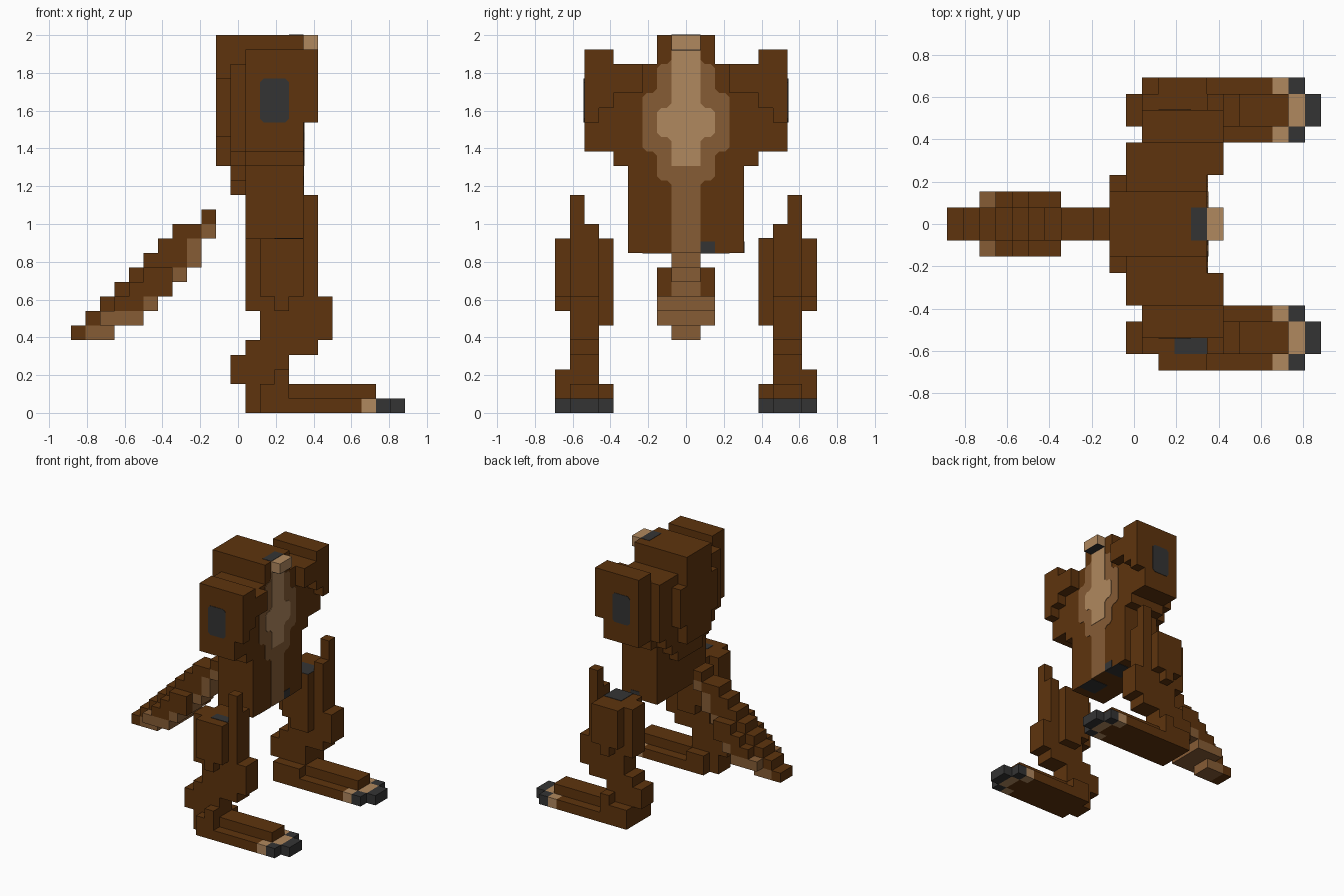
import bpy, bmesh

cube = bpy.data.objects.get("Cube")
if cube:
    bpy.data.objects.remove(cube, do_unlink=True)

U = 2 / 26  # one block


def material(name, rgb):
    m = bpy.data.materials.new(name)
    m.use_nodes = True
    m.diffuse_color = (*rgb, 1)
    bsdf = m.node_tree.nodes["Principled BSDF"]
    bsdf.inputs["Base Color"].default_value = (*rgb, 1)
    bsdf.inputs["Roughness"].default_value = 0.9
    return m


BROWN = material("dark_brown", (0.112, 0.034, 0.004))
MID = material("mid_brown", (0.238, 0.107, 0.036))
TAN = material("tan", (0.434, 0.246, 0.112))
GREY = material("charcoal", (0.034, 0.034, 0.034))


def finish(name, bm, mat):
    for v in bm.verts:  # block grid to world, centred on x
        v.co = ((v.co.x - 11.5) * U, v.co.y * U, v.co.z * U)
    bmesh.ops.recalc_face_normals(bm, faces=bm.faces)
    me = bpy.data.meshes.new(name)
    bm.to_mesh(me)
    bm.free()
    me.materials.append(mat)
    ob = bpy.data.objects.new(name, me)
    bpy.context.collection.objects.link(ob)
    return ob


def blocks(name, mat, boxes, side=1):
    """One part made of boxes (x0, x1, y0, y1, z0, z1) in block units."""
    bm = bmesh.new()
    for x0, x1, y0, y1, z0, z1 in boxes:
        for v in bmesh.ops.create_cube(bm, size=1)["verts"]:
            v.co = (x1 if v.co.x > 0 else x0,
                    side * (y1 if v.co.y > 0 else y0),
                    z1 if v.co.z > 0 else z0)
    return finish(name, bm, mat)


def patch(name, mat, outline, axis, start, depth):
    """Thin plate from a 2D outline, facing along x or y."""
    bm = bmesh.new()
    place = (lambda a, b: (start, a, b)) if axis == "x" else (lambda a, b: (a, start, b))
    face = bm.faces.new([bm.verts.new(place(a, b)) for a, b in outline])
    new = bmesh.ops.extrude_face_region(bm, geom=[face])["geom"]
    offset = (depth, 0, 0) if axis == "x" else (0, depth, 0)
    bmesh.ops.translate(bm, vec=offset, verts=[g for g in new if isinstance(g, bmesh.types.BMVert)])
    return finish(name, bm, mat)


def stepped_outline(steps, c=0.3):
    """Symmetric outline from (z0, z1, half width) steps with clipped corners."""
    half = []
    for n, (z0, z1, w) in enumerate(steps):
        below = steps[n - 1][2] if n else w
        above = steps[n + 1][2] if n + 1 < len(steps) else w
        db = (below > w) - (below < w)
        da = (above > w) - (above < w)
        half += [(w + db * c, z0), (w, z0 + c)] if db else [(w, z0)]
        half += [(w, z1 - c), (w + da * c, z1)] if da else [(w, z1)]
    return half + [(-w, z) for w, z in reversed(half)]


# Torso, upper body and head
blocks("torso", BROWN, [(12, 16, -4, 4, 11, 18)])
blocks("upper_body", BROWN, [(12, 16, -5, 5, 17, 24)])
blocks("head", BROWN, [(11, 16, -2, 2, 24, 26)])
blocks("snout", TAN, [(16, 17, -1, 1, 25, 26)])
blocks("snout_underside", GREY, [(16.1, 17, -1, 1, 24.95, 25)])
blocks("nose_patch", GREY, [(15, 16, -1, 1, 26, 26.03)])

# Stepped back shell
blocks("back_shell", BROWN, [
    (11, 12, -5, 5, 18, 24), (11, 12, -4, 4, 17, 18),
    (11, 12, -3, 3, 16, 17), (11, 12, -2, 2, 15, 16)])
blocks("back_ridge", BROWN, [(10, 11, -2, 2, 17, 26), (10, 11, -3, 3, 19, 23)])

# Belly markings
patch("belly_outer", MID, stepped_outline(
    [(11, 16, 1), (16, 18, 2), (18, 22, 3), (22, 24, 2), (24, 25, 1)]), "x", 16, 0.04)
patch("belly_inner", TAN, stepped_outline(
    [(17, 19, 1), (19, 21, 2), (21, 25, 1)]), "x", 16, 0.08)

# Dark marks at the base of the torso
blocks("torso_marks", GREY, [
    (16, 16.04, 1, 2, 11, 11.8), (14, 15, 4, 4.04, 11, 11.8),
    (14, 16, 1, 3, 10.96, 11), (14, 16, -3, -1, 10.96, 11)])

# Large side lobes with a dark patch on each
c = 0.25
ear_patch = [(13 + c, 20), (15 - c, 20), (15, 20 + c), (15, 23 - c),
             (15 - c, 23), (13 + c, 23), (13, 23 - c), (13, 20 + c)]
for label, s in (("left", 1), ("right", -1)):
    blocks(label + "_ear", BROWN, [
        (12, 16, 5, 7, 18, 25), (16, 17, 6, 7, 20, 25),
        (16, 17, 5, 6, 21, 25), (16, 17, 3, 5, 22, 24)], s)
    patch(label + "_ear_patch", GREY, ear_patch, "y", 7 * s, 0.04 * s)

    # Leg
    blocks(label + "_thigh", BROWN, [
        (12, 17, 6, 8, 7, 12), (16, 17, 6, 7, 12, 13), (16, 17, 7, 8, 12, 15),
        (13, 16, 8, 9, 8, 12), (14, 15, 8, 9, 7, 8),
        (13, 16, 5, 6, 7, 12), (14, 16, 5, 6, 6, 7)], s)
    y0, y1 = (5, 7) if s > 0 else (7, 8)
    blocks(label + "_thigh_mark", GREY, [(14, 16, y0, y1, 12, 12.04)], s)
    blocks(label + "_knee", BROWN, [(13, 18, 6, 8, 5, 8), (12, 17, 6, 8, 4, 5)], s)
    blocks(label + "_ankle", BROWN, [(11, 15, 6, 8, 2, 4), (14, 15, 8, 9, 2, 3)], s)

    # Foot and toes
    heel = 12 if s > 0 else 13
    blocks(label + "_foot", BROWN, [
        (12, 21, 6, 8, 0, 2), (heel, 20, 8, 9, 0, 1), (heel, 20, 5, 6, 0, 1),
        (heel, 15, 8, 9, 1, 2), (heel, 15, 5, 6, 1, 2)], s)
    blocks(label + "_toes", TAN, [
        (20, 21, 5, 6, 0, 1), (21, 22, 6, 8, 0, 1), (20, 21, 8, 9, 0, 1)], s)
    blocks(label + "_claws", GREY, [
        (21, 22, 5, 6, 0, 1), (22, 23, 6, 8, 0, 1), (21, 22, 8, 9, 0, 1)], s)

# Tail: stair of columns (x, bottom, top of the pale underside, top)
columns = [(0, 5, 5, 6), (1, 5, 6, 7), (2, 5, 6, 8), (3, 6, 7, 9), (4, 6, 7, 10),
           (5, 7, 8, 11), (6, 8, 9, 12), (7, 9, 10, 13), (8, 10, 12, 13), (9, 12, 13, 14)]
blocks("tail_top", BROWN, [(x, x + 1, -1, 1, m, t) for x, b, m, t in columns])
blocks("tail_underside", MID, [(x, x + 1, -1, 1, b, m) for x, b, m, t in columns if m > b])
wide = [(2, 6, 7, 7), (3, 6, 7, 8), (4, 6, 7, 9), (5, 7, 8, 10), (6, 8, 8, 10)]
for label, s in (("left", 1), ("right", -1)):
    blocks("tail_side_" + label, BROWN, [(x, x + 1, 1, 2, m, t) for x, b, m, t in wide if t > m], s)
    blocks("tail_side_under_" + label, MID, [(x, x + 1, 1, 2, b, m) for x, b, m, t in wide if m > b], s)
